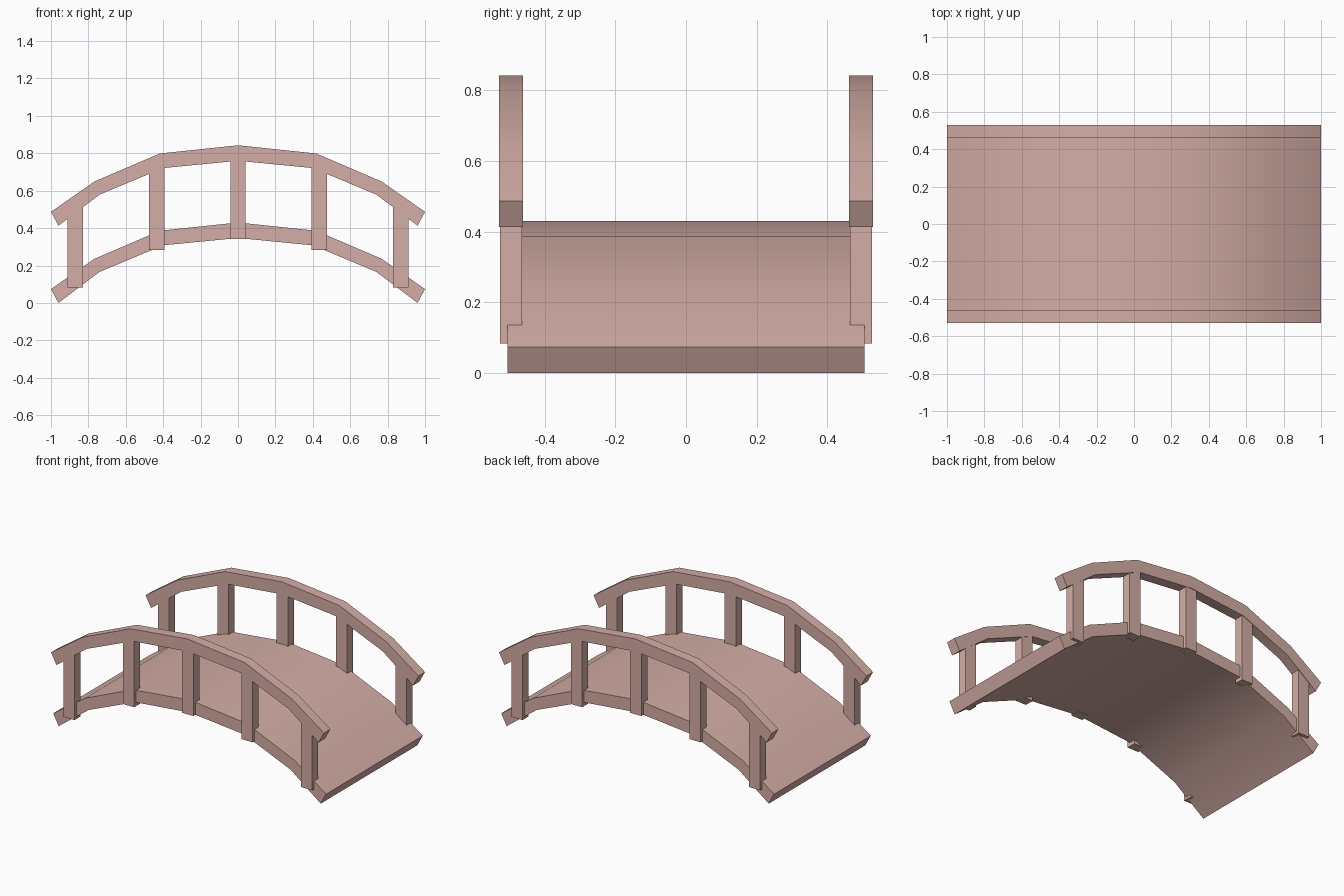
import bpy, bmesh

if "Cube" in bpy.data.objects:
    bpy.data.objects.remove(bpy.data.objects["Cube"])

mat = bpy.data.materials.new("painted_wood")
mat.diffuse_color = (0.66, 0.42, 0.38, 1)
mat.use_nodes = True
mat.node_tree.nodes["Principled BSDF"].inputs["Base Color"].default_value = mat.diffuse_color

# Half of the arch cross-section (x, z), mirrored below
TOP = [(0, 0.43), (0.418, 0.386), (0.768, 0.236), (1.0, 0.074)]
BOTTOM = [(0, 0.347), (0.40, 0.308), (0.74, 0.166), (0.96, 0.0)]


def full(half):
    return [(-x, z) for x, z in reversed(half[1:])] + half


def make_object(name, bm):
    bmesh.ops.recalc_face_normals(bm, faces=bm.faces)
    me = bpy.data.meshes.new(name)
    bm.to_mesh(me)
    bm.free()
    me.materials.append(mat)
    ob = bpy.data.objects.new(name, me)
    bpy.context.collection.objects.link(ob)
    return ob


def arch(name, y0, y1, lift):
    bm = bmesh.new()
    rings = []
    for (xt, zt), (xb, zb) in zip(full(TOP), full(BOTTOM)):
        rings.append([bm.verts.new(p) for p in (
            (xt, y0, zt + lift), (xt, y1, zt + lift),
            (xb, y1, zb + lift), (xb, y0, zb + lift))])
    for a, b in zip(rings, rings[1:]):
        for i in range(4):
            j = (i + 1) % 4
            bm.faces.new((a[i], a[j], b[j], b[i]))
    bm.faces.new(rings[0])
    bm.faces.new(rings[-1])
    ob = make_object(name, bm)
    bpy.ops.object.select_all(action='DESELECT')
    ob.select_set(True)
    bpy.context.view_layer.objects.active = ob
    bpy.ops.object.shade_smooth_by_angle(angle=0.6)


def post(name, x, y, z0, z1):
    bm = bmesh.new()
    bmesh.ops.create_cube(bm, size=1)
    bmesh.ops.scale(bm, vec=(0.082, 0.062, z1 - z0), verts=bm.verts)
    bmesh.ops.translate(bm, vec=(x, y, (z0 + z1) / 2), verts=bm.verts)
    make_object(name, bm)


# Walkway
arch("deck", -0.506, 0.506, 0)

# Handrails and their five posts on each side
for side, s in (("front", -1), ("back", 1)):
    arch(side + "_handrail", s * 0.495 - 0.034, s * 0.495 + 0.034, 0.413)
    for i, (x, z0, z1) in enumerate([(-0.87, 0.083, 0.53), (-0.434, 0.284, 0.74),
                                     (0, 0.342, 0.79), (0.434, 0.284, 0.74),
                                     (0.87, 0.083, 0.53)]):
        post(f"{side}_post_{i + 1}", x, s * 0.495, z0, z1)
